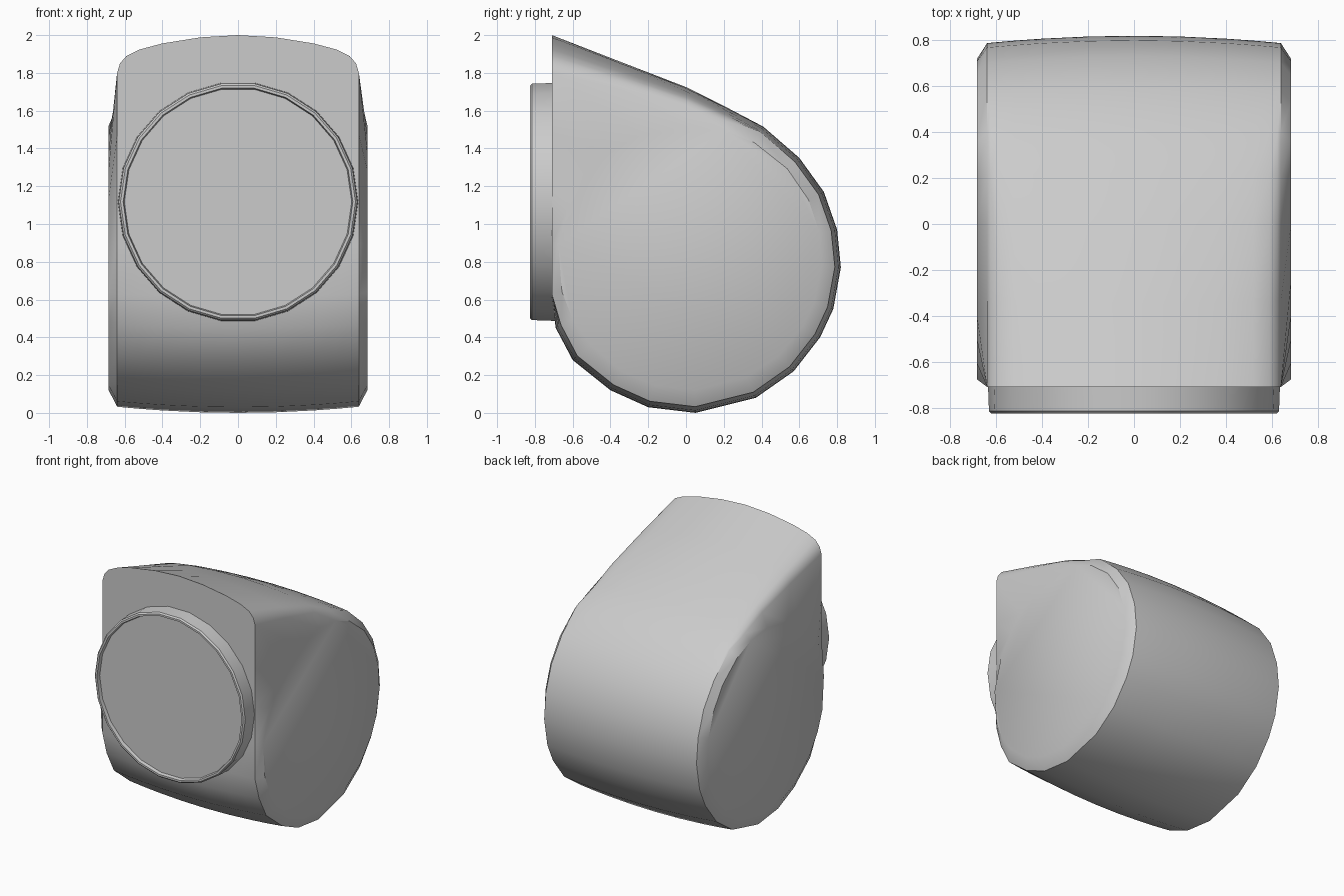
import bpy
import bmesh
from math import cos, sin, pi, hypot

cube = bpy.data.objects.get("Cube")
if cube:
    bpy.data.objects.remove(cube, do_unlink=True)

grey = bpy.data.materials.new("plain grey")
grey.use_nodes = True
colour = (0.6, 0.6, 0.6, 1)
grey.diffuse_color = colour
grey.node_tree.nodes["Principled BSDF"].inputs["Base Color"].default_value = colour

FRONT = -0.71
CY, CZ = 0.02, 0.82      # centre of the round sides
HALF = 0.64              # half width at the side edge


def finish(name, bm, angle):
    bmesh.ops.recalc_face_normals(bm, faces=bm.faces)
    mesh = bpy.data.meshes.new(name)
    bm.to_mesh(mesh)
    bm.free()
    mesh.materials.append(grey)
    obj = bpy.data.objects.new(name, mesh)
    bpy.context.collection.objects.link(obj)
    bpy.ops.object.select_all(action="DESELECT")
    obj.select_set(True)
    bpy.context.view_layer.objects.active = obj
    bpy.ops.object.shade_smooth_by_angle(angle=angle)
    return obj


def loft(name, rings, angle=0.61):
    """Skin a row of equal rings and close both ends."""
    bm = bmesh.new()
    loops = [[bm.verts.new(p) for p in ring] for ring in rings]
    n = len(loops[0])
    for a, b in zip(loops, loops[1:]):
        for i in range(n):
            j = (i + 1) % n
            bm.faces.new((a[i], a[j], b[j], b[i]))
    bm.faces.new(loops[0])
    bm.faces.new(loops[-1])
    return finish(name, bm, angle)


# Body outline (y, z): sloping top, round back and base, flat front
outline = [(FRONT, 2.0), (-0.35, 1.86), (0, 1.725), (0.22, 1.615), (0.41, 1.515),
           (0.6, 1.35), (0.73, 1.17), (0.8, 0.97), (0.82, 0.77), (0.78, 0.55),
           (0.71, 0.4), (0.57, 0.22), (0.37, 0.08), (0.05, 0), (-0.2, 0.03),
           (-0.4, 0.12), (-0.6, 0.28), (-0.69, 0.45), (FRONT, 0.62),
           (FRONT, 0.9), (FRONT, 1.2), (FRONT, 1.5)]


def section(x, drop):
    """Outline at width x, drawn in a little and lowered at the top."""
    inset = 0.04 * (x / HALF) ** 2
    ring = []
    for y, z in outline:
        if y > FRONT:
            y -= (y - CY) * inset
        if z < 1.6:
            z -= (z - CZ) * inset
        else:
            z -= drop * (0.07 + 0.13 * min(1, (0.22 - y) / 0.93))
        ring.append((x, y, z))
    return ring


half = [(0.2, 0.06), (0.4, 0.22), (0.52, 0.38), (0.59, 0.55), (0.625, 0.75), (HALF, 1)]
rings = [section(-x, d) for x, d in reversed(half)] + [section(0, 0)]
rings += [section(x, d) for x, d in half]


def side_disc(edge, x):
    """Round flat side, each point facing its point on the body edge."""
    ring = []
    for _, y, z in edge:
        dy, dz = y - CY, z - CZ
        k = 0.7 / hypot(dy, dz)
        ring.append((x, CY + dy * k, CZ + dz * k))
    return ring


rings = [side_disc(rings[0], -0.685)] + rings + [side_disc(rings[-1], 0.685)]
loft("body", rings)


# Round front rim with a shallow recessed face
def circle(r, y, n=22):
    return [(r * cos(2 * pi * i / n), y, 1.117 + r * sin(2 * pi * i / n)) for i in range(n)]


loft("front_rim", [circle(0.637, FRONT + 0.03), circle(0.632, -0.815),
                   circle(0.622, -0.825), circle(0.608, -0.825), circle(0.602, -0.8)])
